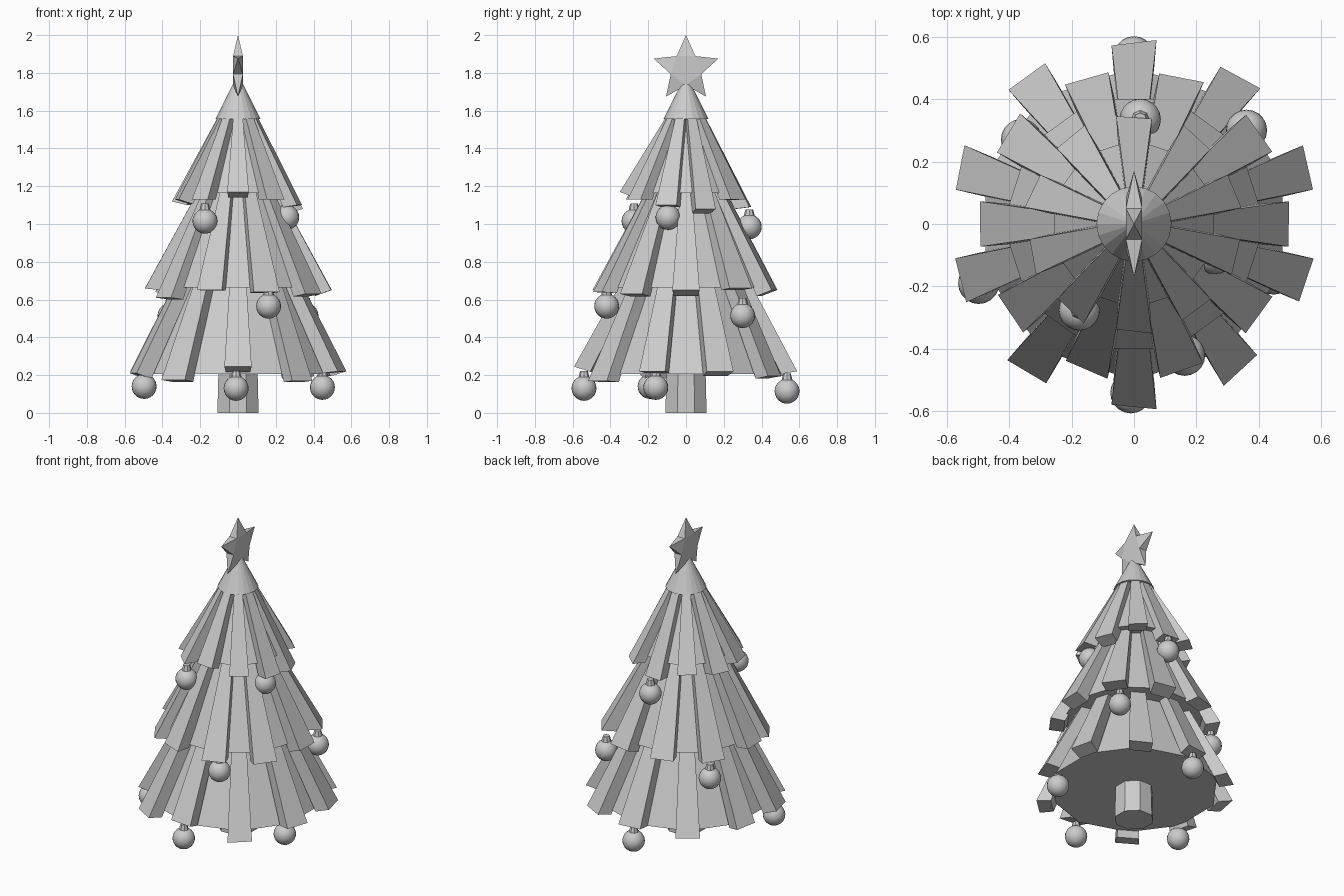
import bpy, bmesh, math, random
from mathutils import Vector

if "Cube" in bpy.data.objects:
    bpy.data.objects.remove(bpy.data.objects["Cube"])

random.seed(4)


def finish(bm, name):
    bmesh.ops.recalc_face_normals(bm, faces=bm.faces)
    me = bpy.data.meshes.new(name)
    bm.to_mesh(me)
    bm.free()
    ob = bpy.data.objects.new(name, me)
    bpy.context.collection.objects.link(ob)
    return ob


def cone(name, sides, r0, r1, z0, z1, turn=0.0):
    bpy.ops.mesh.primitive_cone_add(vertices=sides, radius1=r0, radius2=r1, depth=z1 - z0,
                                    location=(0, 0, (z0 + z1) / 2), rotation=(0, 0, turn))
    bpy.context.object.name = name
    return bpy.context.object


def add_slat(bm, angle, top, end, w0, w1, depth):
    """Tapered branch from top (r, z) to end (r, z), with a slightly twisted lower end."""
    a = math.radians(angle)
    out, side, up = Vector((math.cos(a), math.sin(a), 0)), Vector((-math.sin(a), math.cos(a), 0)), Vector((0, 0, 1))
    p, q = out * top[0] + up * top[1], out * end[0] + up * end[1]
    roll = random.uniform(-0.15, 0.15)
    drop = random.uniform(0.0, 0.4)
    rings = []
    for c, w, t, r in ((p, w0, 0.06, 0), (q, w1, depth, roll)):
        s = side * math.cos(r) + out * math.sin(r)
        back = out * -t - up * drop * t
        rings.append([bm.verts.new(c + s * w * k * f + back * h)
                      for k, h, f in ((-.5, 0, 1), (.5, 0, 1), (.5, 1, .9), (-.5, 1, .9))])
    u, v = rings
    bm.faces.new(u)
    bm.faces.new(v)
    for i in range(4):
        j = (i + 1) % 4
        bm.faces.new((u[i], u[j], v[j], v[i]))


def tier(name, start, top, r_end, z_ends, w0, w1, depth):
    bm = bmesh.new()
    for i, z in enumerate(z_ends):
        add_slat(bm, start - 36 * i, top, (r_end + random.uniform(-.004, .004), z), w0, w1, depth)
    finish(bm, name)


# trunk
cone("trunk", 8, 0.118, 0.11, 0.0, 0.3, math.pi / 8)

# solid cores behind the branches
cone("lower_core", 10, 0.50, 0.15, 0.205, 0.95)
cone("middle_core", 10, 0.42, 0.09, 0.665, 1.35, math.pi / 10)
cone("upper_core", 10, 0.27, 0.04, 1.165, 1.62)

# three tiers of branches
tier("lower_branches", 90, (0.26, 0.84), 0.582,
     [.22, .195, .22, .22, .17, .245, .175, .21, .22, .195], 0.07, 0.145, 0.085)
tier("middle_branches", 72, (0.17, 1.25), 0.492,
     [.65, .66, .65, .63, .64, .65, .61, .66, .64, .65], 0.05, 0.145, 0.085)
tier("upper_branches", 90, (0.085, 1.6), 0.342,
     [1.09, 1.13, 1.08, 1.10, 1.13, 1.17, 1.13, 1.13, 1.12, 1.14], 0.045, 0.115, 0.08)

# smooth cap at the tree top
cone("top_cap", 20, 0.12, 0.012, 1.555, 1.77)

# star facing sideways, points pinched to zero thickness
bm = bmesh.new()
cz, half = 1.82, 0.026
tips, inner = [], []
for i in range(5):
    a = math.radians(90 + 72 * i)
    b = a + math.radians(36)
    tips.append(bm.verts.new((0, 0.18 * math.cos(a), cz + 0.18 * math.sin(a))))
    inner.append([bm.verts.new((s * half, 0.085 * math.cos(b), cz + 0.085 * math.sin(b))) for s in (-1, 1)])
for i in range(5):
    for s in (0, 1):
        bm.faces.new((tips[i], inner[i - 1][s], inner[i][s]))
    bm.faces.new((tips[i], inner[i][0], inner[i][1]))
    bm.faces.new((tips[i], inner[i - 1][1], inner[i - 1][0]))
for s in (0, 1):
    bm.faces.new([v[s] for v in inner])
finish(bm, "star")

# hanging baubles: ball plus small tapered cap
spots = [(-.175, -.275, 1.015), (.258, -.095, 1.035), (.02, .335, .985),
         (.162, -.42, .565), (.36, .30, .515), (-.36, .27, .515),
         (-.497, -.19, .14), (-.01, -.54, .13), (.447, -.16, .135), (0, .535, .115)]
for i, p in enumerate(spots):
    bpy.ops.mesh.primitive_uv_sphere_add(segments=20, ring_count=12, radius=0.066, location=p)
    bpy.context.object.name = f"bauble_{i + 1}"
    bpy.ops.object.shade_smooth()
    bpy.ops.mesh.primitive_cone_add(vertices=8, radius1=0.032, radius2=0.02, depth=0.045,
                                    location=(p[0], p[1], p[2] + 0.07))
    bpy.context.object.name = f"bauble_cap_{i + 1}"
